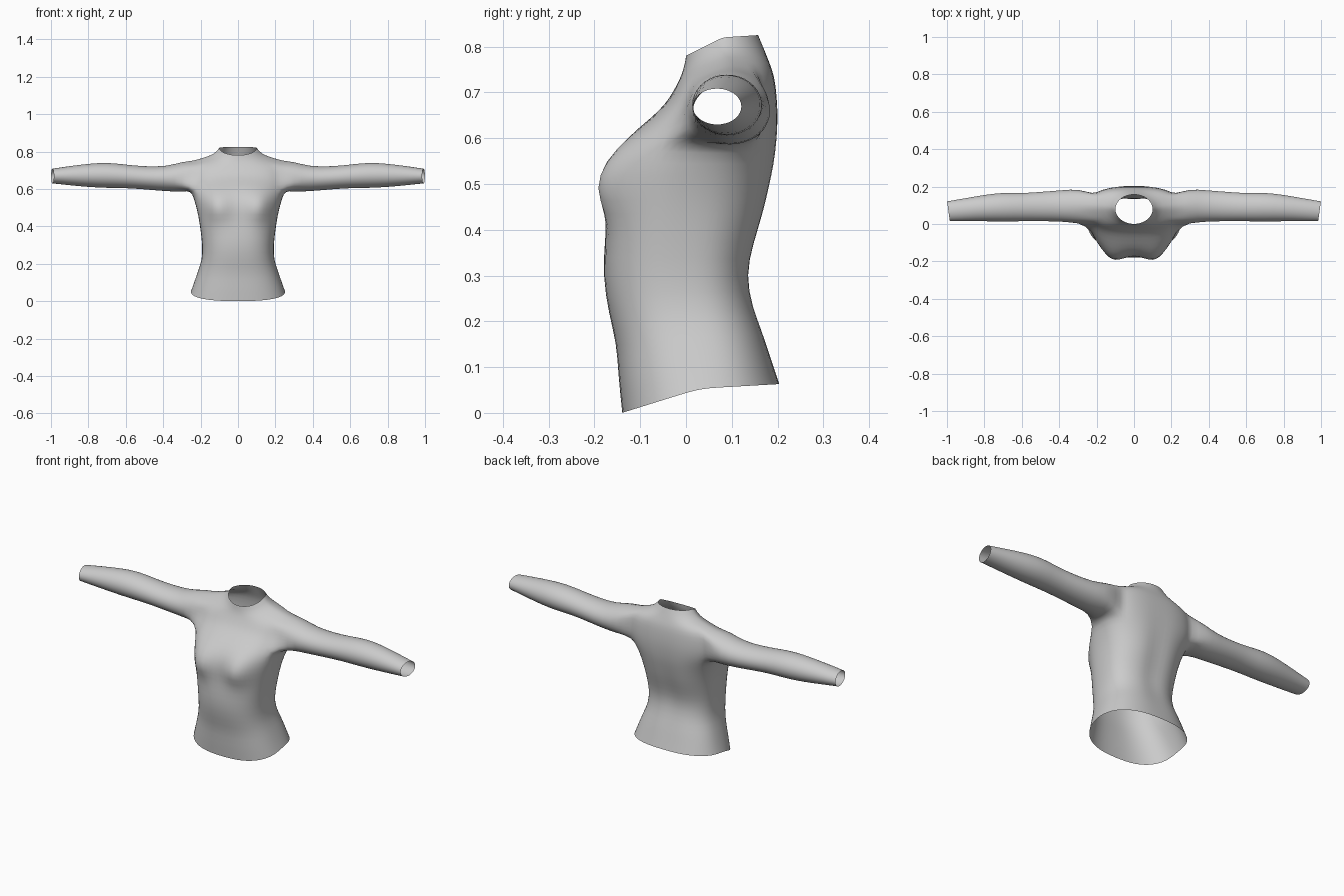
import bpy, bmesh
from math import sin, cos, pi, exp, radians

if "Cube" in bpy.data.objects:
    bpy.data.objects.remove(bpy.data.objects["Cube"])

COLS = 16                 # columns on one half, from back centre to front centre
ARM_C = (5, 11)           # armhole columns
ARM_R = (9, 12)           # armhole rows

# Torso rings: half width, side y, front y, back y, front z, side z, back z
TORSO = [
    (.253, .03, -.140, .205, .000, .053, .063),
    (.234, .03, -.149, .188, .085, .105, .115),
    (.213, .02, -.152, .170, .150, .165, .175),
    (.192, .00, -.169, .150, .215, .225, .230),
    (.191, .00, -.183, .136, .300, .300, .300),
    (.201, .00, -.177, .153, .380, .380, .370),
    (.209, .00, -.170, .174, .435, .435, .435),
    (.220, .01, -.166, .186, .490, .490, .490),
    (.236, .03, -.158, .197, .550, .545, .545),
    (.252, .07, -.128, .201, .602, .592, .592),
    (.252, .09, -.075, .203, .645, .645, .640),
    (.252, .09, -.045, .200, .675, .700, .690),
    (.242, .09, -.028, .194, .702, .752, .735),
    (.185, .09, -.014, .184, .728, .768, .762),
    (.128, .085, -.005, .173, .752, .785, .790),
    (.100, .08, .000, .158, .780, .820, .825),
]
# Sleeve rings: x, front y, back y, bottom z, top z
SLEEVE = [
    (.30, .002, .190, .583, .747), (.38, .012, .182, .586, .721),
    (.50, .014, .173, .597, .721), (.60, .014, .165, .604, .731),
    (.70, .011, .170, .604, .743), (.80, .014, .157, .609, .736),
    (.90, .014, .139, .619, .723), (.992, .014, .122, .629, .709),
]

bm = bmesh.new()


def torso_point(ring, j, top):
    w, s, f, b, zf, zs, zb = ring
    a = -pi / 2 + pi * j / COLS
    e = 1.0 if top else .8
    x = w * max(cos(a), 0) ** e
    t = abs(sin(a)) ** e
    front = sin(a) > 0
    y = s + ((f if front else b) - s) * t
    z = zs + ((zf if front else zb) - zs) * t
    if front:   # bust
        y -= .058 * t * exp(-((x - .115) / .066) ** 2 - ((z - .505) / .068) ** 2)
    else:       # spine groove
        y -= .012 * exp(-(x / .04) ** 2 - ((z - .4) / .2) ** 2)
    return x, y, z


# Half torso with an open armhole
grid = [[bm.verts.new(torso_point(r, j, i >= len(TORSO) - 2)) for j in range(COLS + 1)]
        for i, r in enumerate(TORSO)]
for i in range(len(TORSO) - 1):
    for j in range(COLS):
        if ARM_R[0] <= i < ARM_R[1] and ARM_C[0] <= j < ARM_C[1]:
            continue
        bm.faces.new((grid[i][j], grid[i][j + 1], grid[i + 1][j + 1], grid[i + 1][j]))

# Armhole rim, walked from the bottom back corner
c0, c1 = ARM_C
r0, r1 = ARM_R
loop = [grid[r0][j] for j in range(c0, c1)]
loop += [grid[i][c1] for i in range(r0, r1)]
loop += [grid[r1][j] for j in range(c1, c0, -1)]
loop += [grid[i][c0] for i in range(r1, r0, -1)]

# Sleeve grown from the armhole rim
n = len(loop)
for x, y0, y1, z0, z1 in SLEEVE:
    ring = []
    for k in range(n):
        a = radians(210) + 2 * pi * k / n
        dy = -(y1 - y0) / 2 * cos(a)
        slant = .14 * dy if x > .95 else 0
        ring.append(bm.verts.new((x + slant, (y0 + y1) / 2 + dy,
                                  (z0 + z1) / 2 + (z1 - z0) / 2 * sin(a))))
    for k in range(n):
        m = (k + 1) % n
        bm.faces.new((loop[k], loop[m], ring[m], ring[k]))
    loop = ring

bmesh.ops.recalc_face_normals(bm, faces=bm.faces)
mesh = bpy.data.meshes.new("long_sleeved_top")
bm.to_mesh(mesh)
bm.free()
top = bpy.data.objects.new("long_sleeved_top", mesh)
bpy.context.collection.objects.link(top)

# Mirror the half and smooth it
mirror = top.modifiers.new("mirror", 'MIRROR')
mirror.use_clip = True
mirror.merge_threshold = .001
sub = top.modifiers.new("smooth", 'SUBSURF')
sub.levels = sub.render_levels = 1
for p in mesh.polygons:
    p.use_smooth = True
